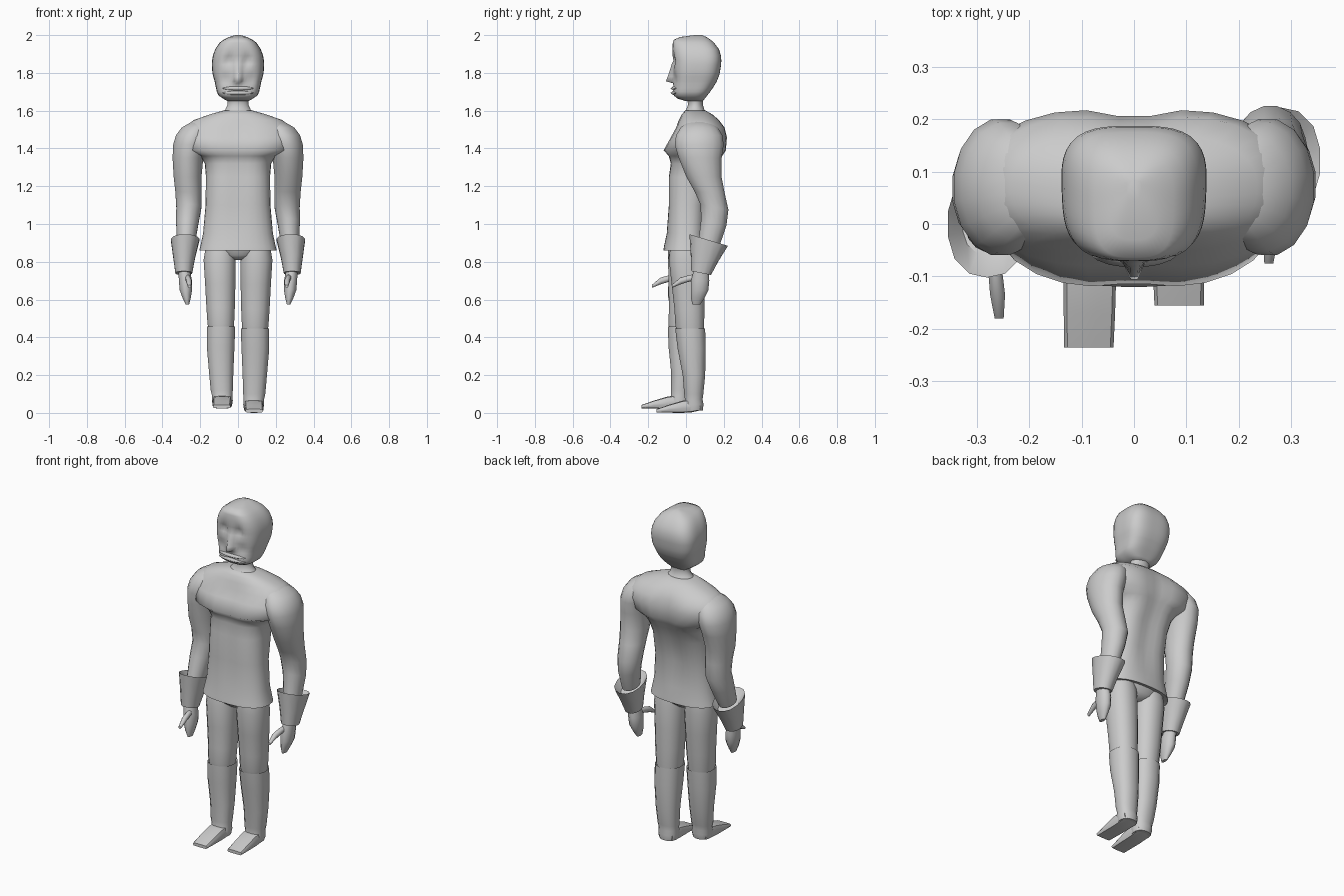
import bpy, bmesh
from math import sin, cos, pi, radians, exp


def super_pt(i, n, p):
    a = 2 * pi * (i + 0.5) / n
    c, s = cos(a), sin(a)
    r = (abs(c) ** p + abs(s) ** p) ** (-1 / p)
    return r * c, r * s


def loft(name, rings, n=16, p=2.0, axis='z', warp=None, angle=50):
    """Skin rings (x, y, z, rx, rd, slope); rd is depth for axis z, height for axis y."""
    bm = bmesh.new()
    loops = []
    for x, y, z, rx, rd, *slope in rings:
        k = slope[0] if slope else 0
        loop = []
        for i in range(n):
            a, b = super_pt(i, n, p)
            if axis == 'z':
                co = (x + a * rx, y + b * rd, z - k * b * rd)
            else:
                co = (x + a * rx, y, z + b * rd)
            loop.append(bm.verts.new(warp(*co) if warp else co))
        loops.append(loop)
    for l0, l1 in zip(loops, loops[1:]):
        for i in range(n):
            j = (i + 1) % n
            bm.faces.new((l0[i], l0[j], l1[j], l1[i]))
    bm.faces.new(loops[0])
    bm.faces.new(loops[-1])
    bmesh.ops.recalc_face_normals(bm, faces=bm.faces)
    me = bpy.data.meshes.new(name)
    bm.to_mesh(me)
    bm.free()
    ob = bpy.data.objects.new(name, me)
    bpy.context.collection.objects.link(ob)
    bpy.ops.object.select_all(action='DESELECT')
    ob.select_set(True)
    bpy.context.view_layer.objects.active = ob
    bpy.ops.object.shade_smooth_by_angle(angle=radians(angle))
    return ob


def body(name, prof, **kw):
    """Centred loft from (z, half width, front y, back y)."""
    return loft(name, [(0, (f + b) / 2, z, w, (b - f) / 2) for z, w, f, b in prof], **kw)


def pair(name, rings, shift, **kw):
    """Both sides of a limb; the -x one is posed by shift(z)."""
    loft("left_" + name, rings, **kw)
    other = []
    for x, y, z, *rest in rings:
        dy, dz = shift(z)
        other.append((-x, y + dy, z + dz, *rest))
    loft("right_" + name, other, **kw)


def arm_shift(z):
    return -0.12 * min(1, max(0, (1.38 - z) / 0.42)), 0


def leg_shift(z):
    t = 1 - z / 0.86
    return -0.08 * t, 0.022 * t


# Tunic with spine and breastbone grooves
def groove(x, y, z):
    d = exp(-(x / 0.07) ** 2) * (0.022 if y > 0.05 else -0.012)
    return x, y - d * (1 if 0.95 < z < 1.54 else 0), z


body("tunic", [
    (0.875, 0.15, -0.08, 0.08), (0.86, 0.205, -0.12, 0.12), (0.88, 0.2, -0.117, 0.118),
    (0.95, 0.185, -0.102, 0.107), (1.1, 0.172, -0.1, 0.115), (1.25, 0.17, -0.1, 0.15),
    (1.32, 0.176, -0.09, 0.185), (1.36, 0.2, -0.1, 0.205), (1.39, 0.275, -0.125, 0.22),
    (1.46, 0.305, -0.085, 0.224), (1.51, 0.285, -0.058, 0.212), (1.55, 0.235, -0.038, 0.175),
    (1.58, 0.15, -0.022, 0.14), (1.6, 0.08, -0.005, 0.105)], n=32, p=2.5, warp=groove, angle=75)

# Neck
body("neck", [(1.58, 0.1, -0.02, 0.12), (1.605, 0.068, 0.0, 0.098),
              (1.63, 0.057, 0.01, 0.09), (1.65, 0.057, 0.008, 0.09),
              (1.7, 0.075, -0.01, 0.1)], n=20)


# Head with pressed-in eye sockets, cheeks, and a drawn-out nose
def face(x, y, z):
    if y < 0 and 1.66 < z < 1.95:
        y += 0.02 * exp(-((abs(x) - 0.05) / 0.022) ** 2 - ((z - 1.865) / 0.022) ** 2)
        y += 0.012 * exp(-((abs(x) - 0.07) / 0.03) ** 2 - ((z - 1.765) / 0.03) ** 2)
        if 1.75 < z < 1.86:
            y -= 0.045 * (1.875 - z) / 0.12 * exp(-(x / 0.017) ** 2)
    return x * (0.98 + 0.3 * y), y, z


body("head", [
    (1.65, 0.055, 0.0, 0.088), (1.664, 0.08, -0.045, 0.1), (1.68, 0.104, -0.064, 0.112),
    (1.7, 0.113, -0.068, 0.128), (1.72, 0.117, -0.066, 0.142), (1.745, 0.122, -0.068, 0.157),
    (1.755, 0.124, -0.068, 0.163), (1.78, 0.131, -0.068, 0.173), (1.8, 0.135, -0.067, 0.179),
    (1.82, 0.137, -0.067, 0.182), (1.845, 0.138, -0.067, 0.186), (1.865, 0.137, -0.067, 0.187),
    (1.89, 0.133, -0.071, 0.185), (1.925, 0.121, -0.071, 0.175), (1.96, 0.098, -0.07, 0.148),
    (1.976, 0.076, -0.064, 0.13), (1.99, 0.048, -0.03, 0.108), (2.0, 0.014, 0.045, 0.085)],
    n=56, p=3.2, warp=face, angle=75)

# Lips
for nm, z in (("upper_lip", 1.718), ("lower_lip", 1.694)):
    body(nm, [(z - 0.011, 0.06, -0.068, -0.02), (z, 0.085, -0.083, -0.02),
              (z + 0.011, 0.06, -0.068, -0.02)], n=16, angle=120)

# Sleeved arms
pair("arm", [
    (0.19, 0.07, 1.545, 0.05, 0.06), (0.222, 0.07, 1.51, 0.078, 0.1),
    (0.24, 0.07, 1.47, 0.09, 0.125), (0.255, 0.07, 1.42, 0.09, 0.132),
    (0.265, 0.075, 1.35, 0.083, 0.116), (0.267, 0.095, 1.25, 0.075, 0.095),
    (0.262, 0.125, 1.17, 0.071, 0.08), (0.26, 0.15, 1.09, 0.068, 0.076, 0.2),
    (0.268, 0.147, 1.01, 0.061, 0.068, 0.3), (0.275, 0.122, 0.9, 0.048, 0.056, 0.3)],
    shift=arm_shift, n=16, angle=75)

# Flared gauntlet cuffs
pair("cuff", [
    (0.277, 0.12, 0.87, 0.05, 0.06, 0.3), (0.28, 0.12, 0.915, 0.076, 0.102, 0.3),
    (0.285, 0.098, 0.82, 0.058, 0.073, 0.25), (0.287, 0.08, 0.74, 0.045, 0.052, 0.2)],
    shift=arm_shift, n=14, p=2.3, angle=40)

# Mitten hands and thumbs
pair("hand", [
    (0.285, 0.08, 0.75, 0.032, 0.042), (0.278, 0.075, 0.7, 0.036, 0.05),
    (0.276, 0.072, 0.65, 0.034, 0.048), (0.272, 0.062, 0.61, 0.023, 0.038),
    (0.268, 0.055, 0.575, 0.01, 0.022)], shift=arm_shift, n=12)
pair("thumb", [
    (0.275, 0.07, 0.715, 0.018, 0.022), (0.265, 0.02, 0.713, 0.014, 0.017),
    (0.26, -0.03, 0.698, 0.015, 0.018), (0.257, -0.075, 0.67, 0.009, 0.008)],
    shift=lambda z: (-0.105, 0), n=10, axis='y')

# Hips
body("hips", [(0.81, 0.035, -0.05, 0.05), (0.835, 0.12, -0.08, 0.08),
              (0.88, 0.17, -0.09, 0.09)], n=20, p=2.4)

# Legs: thighs, then boots with a small rim below the knee
pair("thigh", [
    (0.095, 0.0, 0.87, 0.078, 0.085), (0.097, 0.002, 0.81, 0.086, 0.093),
    (0.094, 0.01, 0.68, 0.081, 0.087), (0.092, 0.018, 0.55, 0.076, 0.08),
    (0.091, 0.02, 0.46, 0.071, 0.077), (0.09, 0.025, 0.42, 0.065, 0.07)],
    shift=leg_shift, n=16, p=2.3)
pair("boot", [
    (0.09, 0.022, 0.435, 0.066, 0.07), (0.09, 0.022, 0.447, 0.076, 0.08),
    (0.092, 0.03, 0.34, 0.074, 0.075), (0.089, 0.042, 0.2, 0.065, 0.06),
    (0.086, 0.041, 0.1, 0.059, 0.051), (0.084, 0.041, 0.07, 0.054, 0.047),
    (0.083, 0.041, 0.045, 0.056, 0.052), (0.082, 0.041, 0.012, 0.05, 0.048)],
    shift=leg_shift, n=16, p=2.4, angle=75)

# Square-toed feet
pair("foot", [
    (0.083, 0.075, 0.035, 0.046, 0.022), (0.083, 0.03, 0.037, 0.05, 0.034),
    (0.084, -0.02, 0.032, 0.05, 0.032), (0.085, -0.09, 0.022, 0.049, 0.021),
    (0.086, -0.155, 0.011, 0.047, 0.009)],
    shift=lambda z: (-0.08, 0.022), n=12, p=5.0, axis='y')
